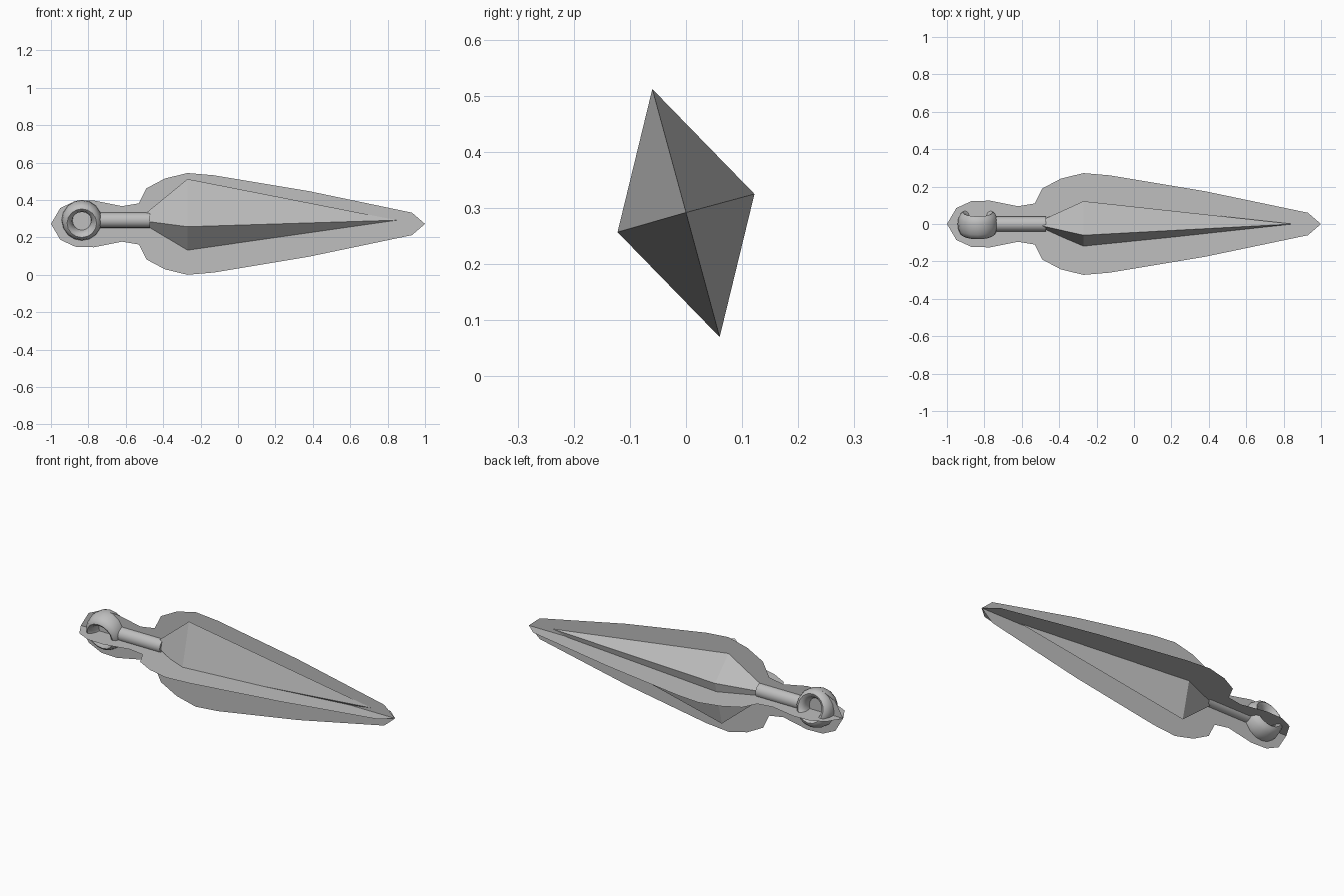
import bpy, bmesh, math
from mathutils import Vector, Matrix

cube = bpy.data.objects.get("Cube")
if cube:
    bpy.data.objects.remove(cube)

steel = bpy.data.materials.new("steel_grey")
GREY = (0.52, 0.52, 0.52, 1)
steel.use_nodes = True
steel.diffuse_color = GREY
steel.node_tree.nodes["Principled BSDF"].inputs["Base Color"].default_value = GREY

AXIS_Z = 0.292   # height of the weapon's long axis
PLATE_Z = 0.272  # height of the flat outline plates' axis


def finish(name, bm, smooth=False, recalc=True):
    if recalc:
        bmesh.ops.recalc_face_normals(bm, faces=bm.faces)
    mesh = bpy.data.meshes.new(name)
    bm.to_mesh(mesh)
    bm.free()
    mesh.materials.append(steel)
    obj = bpy.data.objects.new(name, mesh)
    bpy.context.collection.objects.link(obj)
    if smooth:
        bpy.ops.object.select_all(action="DESELECT")
        obj.select_set(True)
        bpy.context.view_layer.objects.active = obj
        bpy.ops.object.shade_smooth_by_angle(angle=math.radians(50))
    return obj


def bridge(bm, a, b):
    for i in range(len(a)):
        j = (i + 1) % len(a)
        bm.faces.new((a[i], a[j], b[j], b[i]))


# Blade: four-sided section, widest near the back, tapering to a point
section = [(-0.06, 0.22), (0.122, 0.033), (0.06, -0.222), (-0.122, -0.035)]
bm = bmesh.new()
rings = [[bm.verts.new((x, y * s, AXIS_Z + z * s)) for y, z in section]
         for x, s in ((-0.49, 0.18), (-0.27, 1))]
bridge(bm, *rings)
bm.faces.new(rings[0])
tip = bm.verts.new((0.85, 0, AXIS_Z))
for i in range(4):
    bm.faces.new((rings[1][i], rings[1][(i + 1) % 4], tip))
finish("blade", bm)

# Handle: round bar between ring and blade
bm = bmesh.new()
bmesh.ops.create_cone(bm, cap_ends=True, segments=16, radius1=0.041, radius2=0.041, depth=0.29,
                      matrix=Matrix.Translation((-0.615, 0, AXIS_Z)) @ Matrix.Rotation(math.pi / 2, 4, "Y"))
finish("handle", bm, smooth=True)

# Pommel ring: wide oval tube, leaning with the blade
bm = bmesh.new()
lean = Matrix.Translation((-0.835, 0, AXIS_Z)) @ Matrix.Rotation(math.radians(15), 4, "X")
loops = []
for i in range(16):
    a = math.tau * i / 16
    loop = []
    for k in range(12):
        t = math.tau * k / 12
        r = 0.079 + 0.029 * math.cos(t)
        loop.append(bm.verts.new(lean @ Vector((r * math.cos(a), 0.063 * math.sin(t), r * math.sin(a)))))
    loops.append(loop)
for i in range(16):
    bridge(bm, loops[i], loops[(i + 1) % 16])
finish("pommel_ring", bm, smooth=True)

# Two crossed flat plates sharing one mirrored outline
outline = [(-0.95, 0.085), (-0.87, 0.122), (-0.77, 0.125), (-0.62, 0.095), (-0.53, 0.11),
           (-0.49, 0.19), (-0.39, 0.243), (-0.27, 0.272), (-0.13, 0.26), (0.38, 0.175), (0.93, 0.06)]
path = [(-1, 0)] + [(x, -w) for x, w in outline] + [(1, 0)] + [(x, w) for x, w in reversed(outline)]
for name, upright in (("upright_plate", True), ("level_plate", False)):
    bm = bmesh.new()
    bm.faces.new([bm.verts.new((x, 0, PLATE_Z + w) if upright else (x, w, PLATE_Z)) for x, w in path])
    finish(name, bm, recalc=False)
